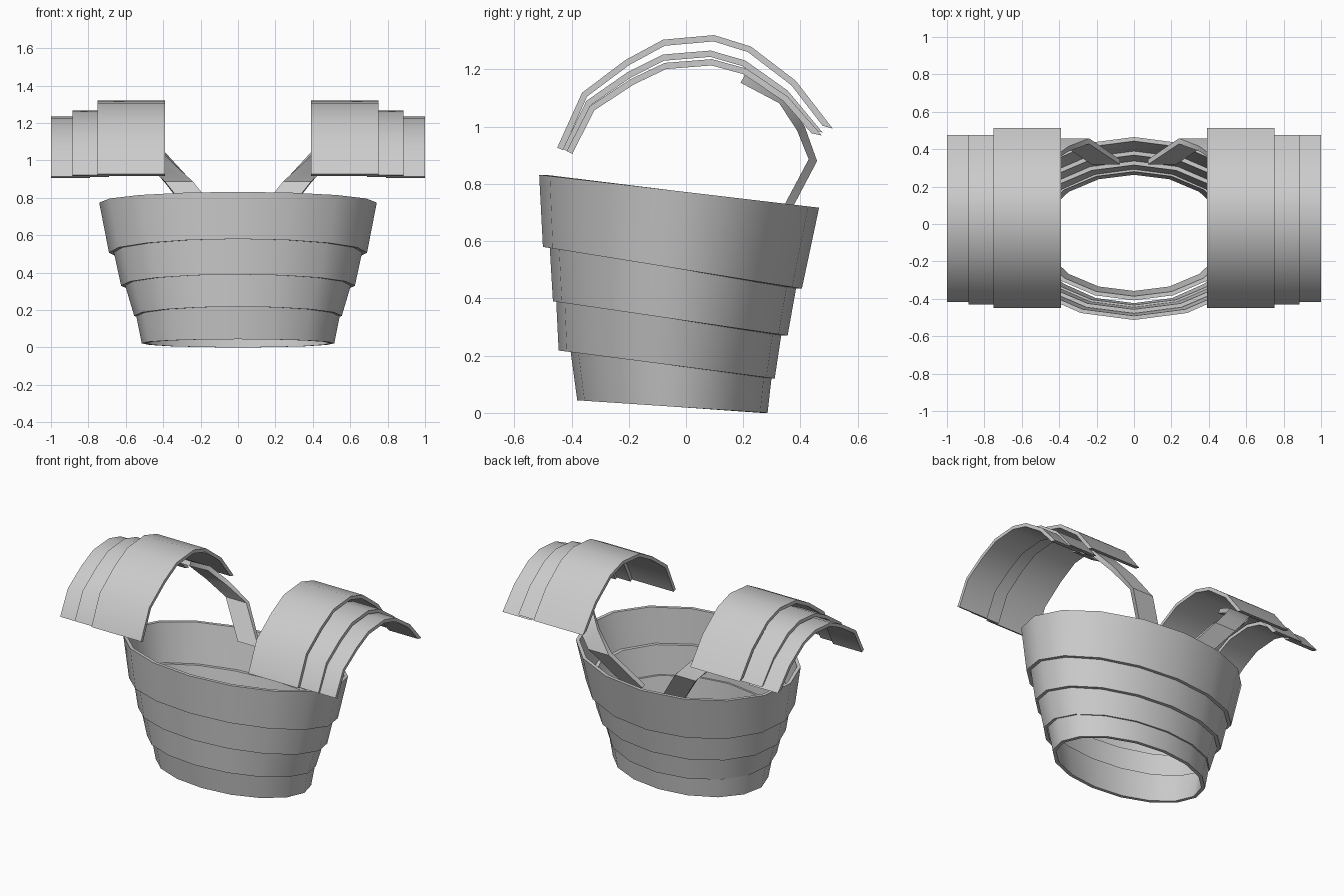
import bpy, bmesh
from math import sin, cos, pi, radians
from mathutils import Vector

if "Cube" in bpy.data.objects:
    bpy.data.objects.remove(bpy.data.objects["Cube"])


def loft(name, sections, closed=False, mirror=False):
    """Skin a row of four-point sections into a solid."""
    bm = bmesh.new()
    rows = [[bm.verts.new(p) for p in s] for s in sections]
    n = len(rows)
    for i in range(n if closed else n - 1):
        a, b = rows[i], rows[(i + 1) % n]
        for j in range(4):
            k = (j + 1) % 4
            bm.faces.new((a[j], a[k], b[k], b[j]))
    if not closed:
        bm.faces.new(rows[0])
        bm.faces.new(rows[-1])
    bmesh.ops.recalc_face_normals(bm, faces=bm.faces)
    me = bpy.data.meshes.new(name)
    bm.to_mesh(me)
    bm.free()
    ob = bpy.data.objects.new(name, me)
    bpy.context.collection.objects.link(ob)
    if mirror:
        ob.modifiers.new("Mirror", 'MIRROR').use_clip = False
    bpy.ops.object.select_all(action='DESELECT')
    bpy.context.view_layer.objects.active = ob
    ob.select_set(True)
    bpy.ops.object.shade_smooth_by_angle(angle=radians(40))
    return ob


def inner_offset(path, t):
    """Shift a (y, z) path to its right-hand (inner) side."""
    pts = [Vector(p) for p in path]
    out = []
    for i, p in enumerate(pts):
        d = (pts[min(i + 1, len(pts) - 1)] - pts[max(i - 1, 0)]).normalized()
        out.append(p + Vector((d.y, -d.x)) * t)
    return out


def rim(rx, front, back, a, t):
    """Point on a tilted ellipse; front and back are (y, z)."""
    c = (front[0] + back[0]) / 2
    ry = (back[0] - front[0]) / 2
    f = (1 - cos(a)) / 2
    z = front[1] + (back[1] - front[1]) * f
    return ((rx - t) * sin(a), c - (ry - t) * cos(a), z)


# Waist bands: (top rx, front, back), (bottom rx, front, back)
bands = [
    ((0.742, (-0.513, 0.832), (0.465, 0.717)), (0.69, (-0.50, 0.58), (0.405, 0.434))),
    ((0.670, (-0.478, 0.61), (0.390, 0.465)), (0.625, (-0.465, 0.39), (0.355, 0.27))),
    ((0.612, (-0.455, 0.42), (0.337, 0.30)), (0.555, (-0.445, 0.218), (0.31, 0.12))),
    ((0.550, (-0.408, 0.25), (0.302, 0.15)), (0.515, (-0.38, 0.044), (0.285, 0.0))),
]
SIDES, T = 16, 0.022
for i, (top, bot) in enumerate(bands):
    secs = []
    for k in range(SIDES):
        a = 2 * pi * k / SIDES
        secs.append([rim(*top, a, 0), rim(*bot, a, 0), rim(*bot, a, T), rim(*top, a, T)])
    loft(f"waist_band_{i + 1}", secs, closed=True)

# Shoulder plates: one arched profile, fitted to each plate's extents
arch = [(-0.45, 0.927), (-0.363, 1.119), (-0.21, 1.234), (-0.08, 1.304),
        (0.098, 1.32), (0.227, 1.28), (0.384, 1.16), (0.513, 0.993)]
plates = [
    ("shoulder_plate_inner", 0.39, 0.75, -0.45, 0.513, 0.927, 1.32),
    ("shoulder_plate_middle", 0.69, 0.885, -0.43, 0.477, 0.922, 1.266),
    ("shoulder_plate_outer", 0.79, 1.0, -0.417, 0.475, 0.915, 1.236),
]
for name, x0, x1, y0, y1, z0, z1 in plates:
    outer = [Vector((y0 + (y + 0.45) / 0.963 * (y1 - y0),
                     z0 + (z - 0.927) / 0.393 * (z1 - z0))) for y, z in arch]
    inner = inner_offset(outer, 0.022)
    inner[-1] += (outer[-2] - outer[-1]).normalized() * 0.03
    loft(name, [[(x0, *o), (x1, *o), (x1, *n), (x0, *n)] for o, n in zip(outer, inner)],
         mirror=True)

# Back straps linking shoulders to the waist: x centre and outer (y, z)
xs = [0.56, 0.52, 0.425, 0.315, 0.15]
path = [(0.205, 1.18), (0.345, 1.105), (0.415, 1.0), (0.458, 0.88), (0.345, 0.665)]
inner = inner_offset(path, 0.03)
loft("back_strap", [[(x - 0.075, *o), (x + 0.075, *o), (x + 0.075, *n), (x - 0.075, *n)]
                    for x, o, n in zip(xs, path, inner)], mirror=True)
